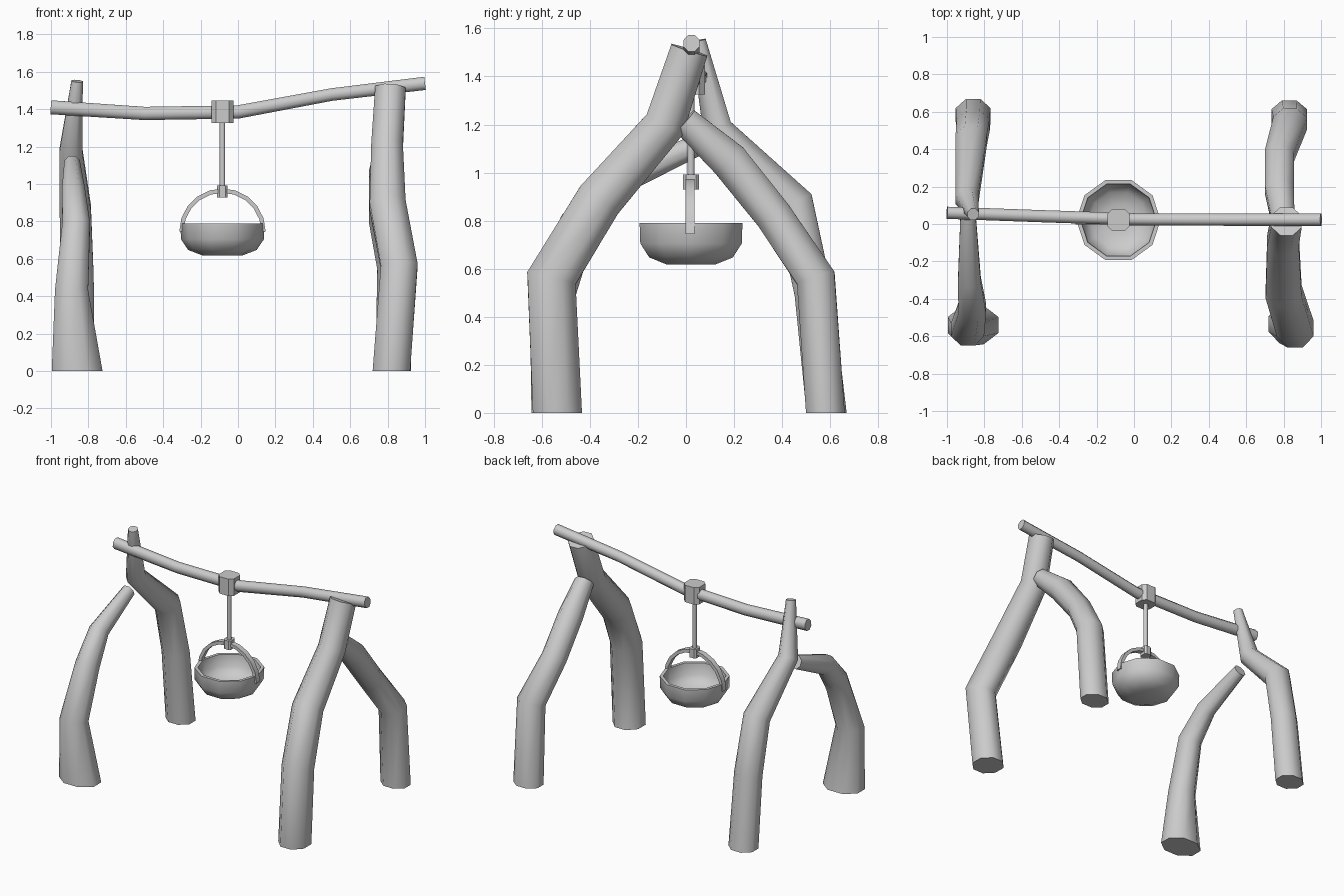
import bpy, bmesh, math
from mathutils import Vector

if "Cube" in bpy.data.objects:
    bpy.data.objects.remove(bpy.data.objects["Cube"])


def finish(name, bm, angle=60):
    bmesh.ops.recalc_face_normals(bm, faces=bm.faces)
    me = bpy.data.meshes.new(name)
    bm.to_mesh(me)
    bm.free()
    ob = bpy.data.objects.new(name, me)
    bpy.context.collection.objects.link(ob)
    if angle:
        bpy.ops.object.select_all(action='DESELECT')
        bpy.context.view_layer.objects.active = ob
        ob.select_set(True)
        bpy.ops.object.shade_smooth_by_angle(angle=math.radians(angle))
    return ob


def skin(bm, rings, cap=True):
    for a, b in zip(rings, rings[1:]):
        n = len(a)
        for i in range(n):
            j = (i + 1) % n
            bm.faces.new((a[i], a[j], b[j], b[i]))
    if cap:
        bm.faces.new(rings[0])
        bm.faces.new(rings[-1])


def log(name, path, ref, flat_start=False, sides=8):
    """Tapered, mitred tube; path rows are x, y, z, radius along ref, other radius."""
    pts = [Vector(p[:3]) for p in path]
    bm = bmesh.new()
    rings = []
    for k, p in enumerate(pts):
        d_in = (p - pts[max(k - 1, 0)]).normalized()
        d_out = (pts[min(k + 1, len(pts) - 1)] - p).normalized()
        t = (d_in + d_out).normalized()
        mitre = 1.0
        if 0 < k < len(pts) - 1:
            mitre = 1 / max(0.7, d_in.dot(t))
        if flat_start and k == 0:
            t = Vector((0, 0, 1))
        u = (Vector(ref) - t * t.dot(Vector(ref))).normalized()
        v = t.cross(u)
        ru, rv = path[k][3] / 0.94, path[k][4] * mitre / 0.94
        ring = []
        for i in range(sides):
            a = math.tau * (i + 0.5) / sides
            ring.append(bm.verts.new(p + u * ru * math.cos(a) + v * rv * math.sin(a)))
        rings.append(ring)
    skin(bm, rings)
    return finish(name, bm)


# Four crooked log legs
X = (1, 0, 0)
log("right_front_leg", [(.82, -.535, 0, .102, .104), (.862, -.56, .56, .1, .1),
                        (.80, -.362, .885, .098, .098), (.797, -.088, 1.2, .086, .086),
                        (.815, .014, 1.51, .083, .08)], X, True)
log("right_back_leg", [(.83, .58, 0, .097, .082), (.835, .54, .56, .092, .08),
                       (.778, .365, .82, .08, .078), (.778, .18, 1.05, .078, .08),
                       (.80, -.005, 1.215, .06, .06)], X, True)
log("left_front_leg", [(-.86, -.54, 0, .138, .105), (-.89, -.565, .43, .09, .085),
                       (-.865, -.45, .78, .075, .08), (-.88, -.30, .96, .062, .065),
                       (-.887, .04, 1.11, .042, .045)], X, True)
log("left_back_leg", [(-.86, .585, 0, .095, .085), (-.86, .53, .5, .09, .08),
                      (-.87, .45, .87, .085, .08), (-.893, .13, 1.18, .062, .062),
                      (-.86, .052, 1.55, .031, .031)], X, True)

# Cross bar
log("cross_bar", [(-1, .06, 1.41, .033, .038), (-.5, .042, 1.377, .033, .036),
                  (0, .025, 1.385, .033, .036), (.5, .023, 1.478, .033, .034),
                  (1, .023, 1.538, .033, .036)], (0, 1, 0))

CX, CY = -.083, .021


# Clamp blocks with chamfered upright edges
def block(name, centre, size, chamfer):
    bm = bmesh.new()
    bmesh.ops.create_cube(bm, size=1)
    for v in bm.verts:
        v.co = Vector(centre) + Vector(v.co[i] * size[i] for i in range(3))
    edges = [e for e in bm.edges if abs(e.verts[0].co.z - e.verts[1].co.z) > 1e-4]
    bmesh.ops.bevel(bm, geom=edges, offset=chamfer, segments=1, affect='EDGES')
    return finish(name, bm, 0)


block("bar_clamp", (CX, CY, 1.385), (.12, .116, .12), .025)
block("handle_clamp", (CX, CY, .96), (.056, .066, .062), .012)

# Hanging rod
log("hanging_rod", [(CX, CY, .97, .015, .015), (CX, CY, 1.34, .015, .015)], X)

# Arched handle
bm = bmesh.new()
rings = []
for i in range(11):
    a = math.pi * i / 10
    c, s = math.cos(a), math.sin(a)
    ring = []
    for r, y in ((.231, -.019), (.231, .019), (.208, .019), (.208, -.019)):
        ring.append(bm.verts.new((CX + r * c, CY - .005 + y, .745 + r * s)))
    rings.append(ring)
skin(bm, rings)
finish("bowl_handle", bm, 40)

# Ten-sided hollow bowl
bm = bmesh.new()
rings = []
for r, z in ((.105, .617), (.183, .647), (.222, .705), (.225, .79),
             (.203, .79), (.195, .71), (.155, .668), (.085, .645)):
    rings.append([bm.verts.new((CX + r * math.cos(math.tau * i / 10),
                                CY + r * math.sin(math.tau * i / 10), z)) for i in range(10)])
skin(bm, rings)
finish("bowl", bm, 50)
